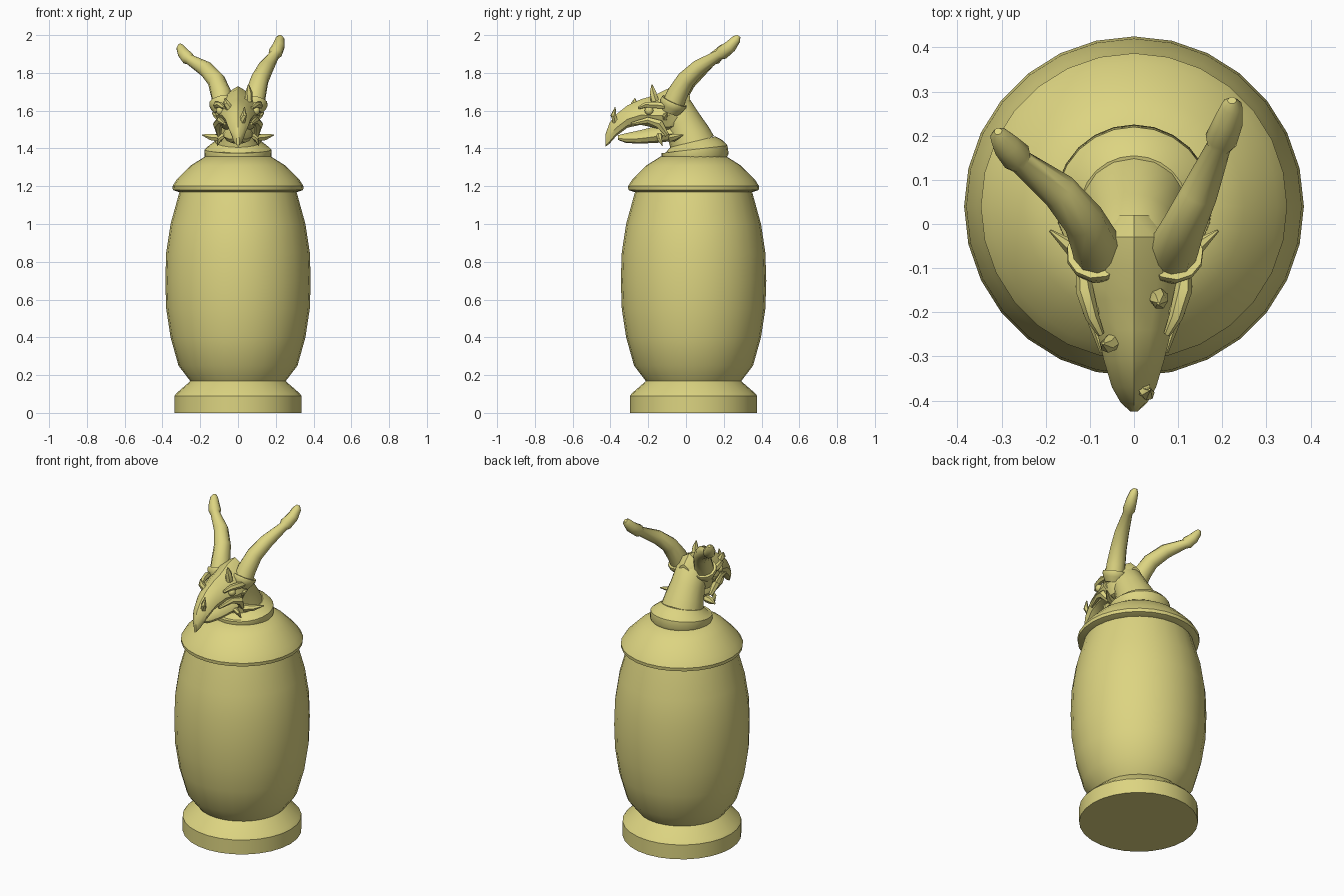
import bpy, bmesh, math
from mathutils import Vector


def loft(name, rings, angle=35):
    """Skin a list of equal-length rings and cap both ends."""
    bm = bmesh.new()
    vs = [[bm.verts.new(p) for p in ring] for ring in rings]
    n = len(vs[0])
    for a, b in zip(vs, vs[1:]):
        for i in range(n):
            j = (i + 1) % n
            bm.faces.new((a[i], a[j], b[j], b[i]))
    bm.faces.new(vs[0][::-1])
    bm.faces.new(vs[-1])
    bmesh.ops.recalc_face_normals(bm, faces=bm.faces)
    me = bpy.data.meshes.new(name)
    bm.to_mesh(me)
    bm.free()
    ob = bpy.data.objects.new(name, me)
    bpy.context.collection.objects.link(ob)
    me.materials.append(mat)
    bpy.ops.object.select_all(action='DESELECT')
    bpy.context.view_layer.objects.active = ob
    ob.select_set(True)
    bpy.ops.object.shade_smooth_by_angle(angle=math.radians(angle))
    return ob


def tube(name, pts, sides=8, angle=35):
    """Round sections along a path of (x, y, z, radius)."""
    rings = []
    for i, (x, y, z, r) in enumerate(pts):
        a = Vector(pts[max(i - 1, 0)][:3])
        b = Vector(pts[min(i + 1, len(pts) - 1)][:3])
        q = (b - a).to_track_quat('Z', 'Y')
        rings.append([Vector((x, y, z)) + q @ Vector((r * math.cos(t), r * math.sin(t), 0))
                      for t in (2 * math.pi * k / sides for k in range(sides))])
    return loft(name, rings, angle)


def turned(name, profile, sides=28):
    """Turned jar part from (radius, z) pairs."""
    return tube(name, [(0, 0.04, z, r) for r, z in profile], sides)


def skull_loft(name, sections):
    """Head sections (y, half width, top z, bottom z) with a ridged top."""
    shape = [(0, 1), (.45, .88), (.85, .62), (1, .38), (.75, .1), (.35, 0),
             (-.35, 0), (-.75, .1), (-1, .38), (-.85, .62), (-.45, .88)]
    return loft(name, [[(u * w, y, b + v * (t - b)) for u, v in shape]
                       for y, w, t, b in sections], 30)


def spike(name, base, mid, tip, r):
    return tube(name, [(*base, r), (*mid, r * .85), (*tip, r * .15)], 6)


mat = bpy.data.materials.new("gold")
mat.diffuse_color = (0.72, 0.66, 0.22, 1)

# Jar
turned("base", [(.337, 0), (.337, .09), (.325, .105), (.25, .17)])
turned("jar_body", [(.25, .165), (.315, .25), (.357, .4), (.38, .55), (.385, .7),
                    (.38, .85), (.357, 1.0), (.31, 1.17)])
turned("lid", [(.30, 1.165), (.345, 1.18), (.347, 1.2), (.325, 1.235),
               (.25, 1.31), (.175, 1.357)])

# Slightly tilted collar and neck
tube("collar", [(0, .05, 1.335, .165), (0, .048, 1.358, .178), (0, .045, 1.395, .176),
                (0, .042, 1.41, .155), (0, .036, 1.435, .122)], 24)
tube("neck", [(0, .035, 1.42, .122), (0, .015, 1.47, .113), (0, -.02, 1.54, .10),
              (0, -.06, 1.61, .095), (0, -.085, 1.65, .08)], 16)

# Beaked skull and lower jaw
skull_loft("skull", [(.02, .055, 1.68, 1.55), (-.03, .10, 1.73, 1.50), (-.10, .122, 1.715, 1.49),
                     (-.17, .11, 1.68, 1.51), (-.24, .085, 1.66, 1.525), (-.31, .068, 1.628, 1.51),
                     (-.37, .05, 1.58, 1.465), (-.405, .03, 1.535, 1.425), (-.425, .008, 1.48, 1.41)])
skull_loft("lower_jaw", [(-.07, .08, 1.54, 1.44), (-.15, .078, 1.52, 1.43), (-.25, .052, 1.495, 1.425),
                         (-.32, .032, 1.48, 1.43), (-.36, .012, 1.47, 1.445)])

# Horns with swollen tips and cupped sockets
horns = {
    "right": [(.082, -.075, 1.62, .058), (.095, -.045, 1.69, .055), (.115, 0, 1.765, .048),
              (.148, .07, 1.83, .042), (.192, .175, 1.895, .028), (.197, .19, 1.905, .037),
              (.215, .235, 1.94, .033), (.222, .268, 1.98, .024), (.222, .28, 1.995, .01)],
    "left": [(-.078, -.075, 1.62, .058), (-.09, -.04, 1.69, .055), (-.115, .01, 1.76, .048),
             (-.17, .075, 1.82, .042), (-.255, .14, 1.87, .028), (-.266, .152, 1.878, .036),
             (-.29, .178, 1.905, .031), (-.305, .20, 1.935, .022), (-.308, .21, 1.95, .009)],
}
for side, path in horns.items():
    tube(side + "_horn", path, 10, 40)
    base = Vector(path[0][:3])
    d = (Vector(path[1][:3]) - base).normalized()
    cup = [(-.03, .05), (.0, .066), (.022, .073), (.034, .07), (.03, .057)]
    tube(side + "_horn_socket", [(*(base + d * s), r) for s, r in cup], 12)

# Paired face details
for s, side in ((1, "right"), (-1, "left")):
    bpy.ops.mesh.primitive_uv_sphere_add(segments=10, ring_count=6, radius=.024,
                                         location=(s * .093, -.195, 1.60))
    eye = bpy.context.object
    eye.name = side + "_eye"
    eye.data.materials.append(mat)
    bpy.ops.object.shade_smooth()
    tube(side + "_brow", [(s * .075, -.25, 1.615, .008), (s * .095, -.21, 1.632, .016),
                          (s * .112, -.15, 1.63, .02), (s * .118, -.09, 1.62, .012)], 6)
    tube(side + "_cheek_ridge", [(s * .07, -.29, 1.53, .008), (s * .095, -.2, 1.55, .018),
                                 (s * .108, -.14, 1.53, .025), (s * .10, -.10, 1.47, .012)], 6)
    spike(side + "_cheek_spike", (s * .09, -.075, 1.455), (s * .14, -.055, 1.46),
          (s * .19, -.015, 1.472), .022)
    spike(side + "_jaw_spike", (s * .075, -.14, 1.47), (s * .098, -.14, 1.45),
          (s * .11, -.125, 1.415), .016)
    spike(side + "_ear_spike", (s * .10, -.11, 1.56), (s * .12, -.11, 1.575),
          (s * .137, -.10, 1.59), .016)

# Single irregular spikes on the crown and snout
spike("crown_spike", (.055, -.165, 1.65), (.058, -.175, 1.70), (.055, -.18, 1.738), .022)
spike("snout_spike", (-.045, -.265, 1.61), (-.062, -.275, 1.64), (-.07, -.27, 1.665), .02)
spike("beak_spike", (.02, -.37, 1.54), (.032, -.385, 1.575), (.035, -.375, 1.62), .018)
